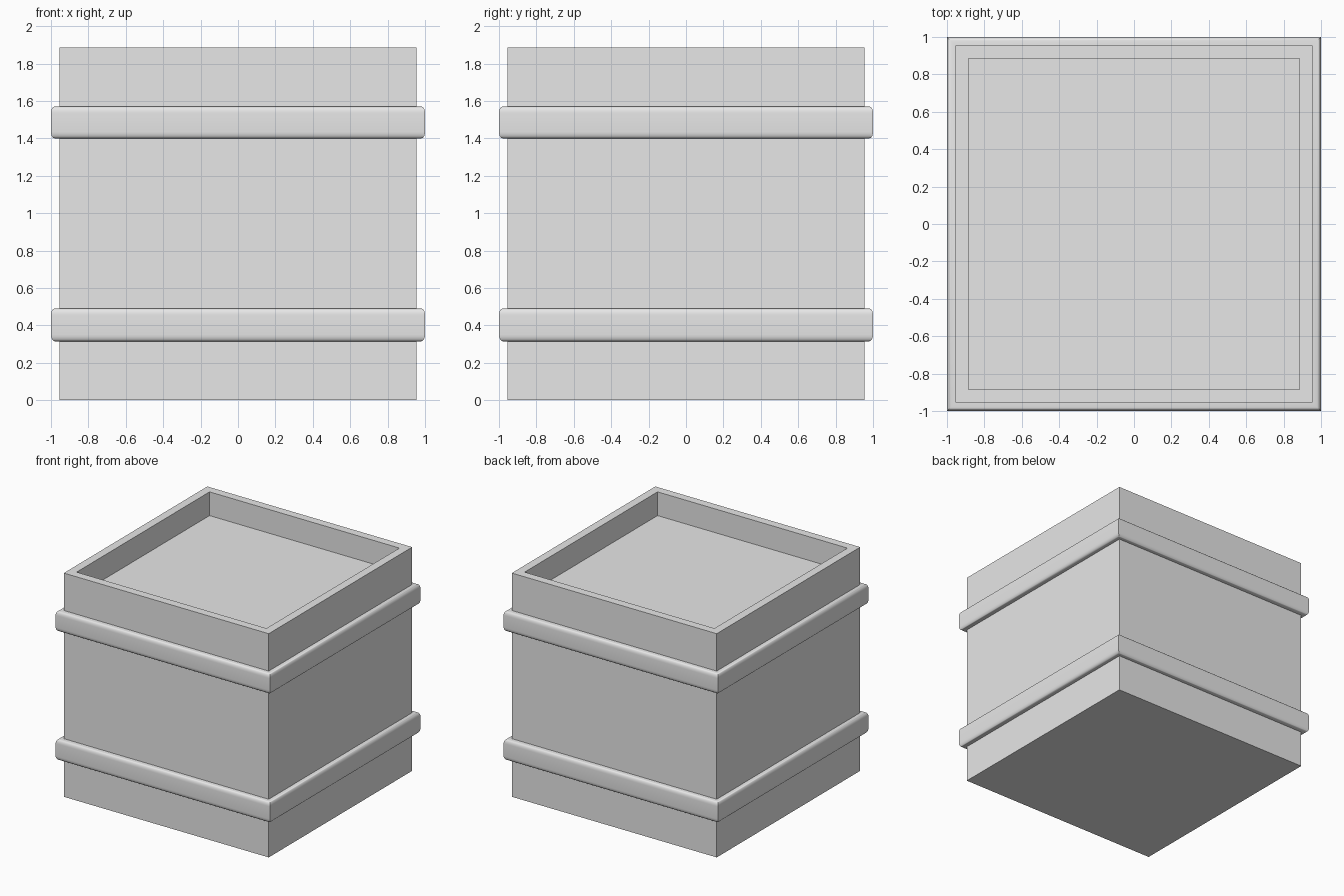
import bpy, bmesh, math

old = bpy.data.objects.get("Cube")
if old:
    bpy.data.objects.remove(old, do_unlink=True)

grey = bpy.data.materials.new("plain grey")
grey.use_nodes = True
colour = (0.8, 0.8, 0.8, 1)
grey.diffuse_color = colour
grey.node_tree.nodes["Principled BSDF"].inputs["Base Color"].default_value = colour


def square_sweep(name, profile, closed=False):
    """Sweep (half width, height) points round a square with mitred corners."""
    bm = bmesh.new()
    rings = [[bm.verts.new((sx * r, sy * r, z))
              for sx, sy in ((-1, -1), (1, -1), (1, 1), (-1, 1))]
             for r, z in profile]
    pairs = list(zip(rings, rings[1:]))
    if closed:
        pairs.append((rings[-1], rings[0]))
    else:
        bm.faces.new(rings[0][::-1])
        bm.faces.new(rings[-1])
    for low, high in pairs:
        for i in range(4):
            j = (i + 1) % 4
            bm.faces.new((low[i], low[j], high[j], high[i]))
    bmesh.ops.recalc_face_normals(bm, faces=bm.faces)
    mesh = bpy.data.meshes.new(name)
    bm.to_mesh(mesh)
    bm.free()
    mesh.materials.append(grey)
    obj = bpy.data.objects.new(name, mesh)
    bpy.context.collection.objects.link(obj)
    return obj


# Box with a raised rim and a recessed top panel
HALF, INNER, TOP, DEPTH = 0.955, 0.885, 1.885, 0.2
square_sweep("box_body", [(HALF, 0), (HALF, TOP), (INNER, TOP), (INNER, TOP - DEPTH)])


# Rounded bands wrapped round the box
def band(name, bottom, height, rx=0.02, rz=0.035, steps=5):
    arc = [(1 - rx + rx * math.sin(a), rz - rz * math.cos(a))
           for a in (math.pi / 2 * i / steps for i in range(steps + 1))]
    lower = [(r, bottom + z) for r, z in arc]
    upper = [(r, bottom + height - z) for r, z in reversed(arc)]
    ends = [(HALF - 0.01, bottom + height), (HALF - 0.01, bottom)]
    obj = square_sweep(name, lower + upper + ends, closed=True)
    bpy.ops.object.select_all(action="DESELECT")
    obj.select_set(True)
    bpy.context.view_layer.objects.active = obj
    bpy.ops.object.shade_smooth_by_angle(angle=math.radians(40))


band("lower_band", 0.315, 0.175)
band("upper_band", 1.4, 0.17)
